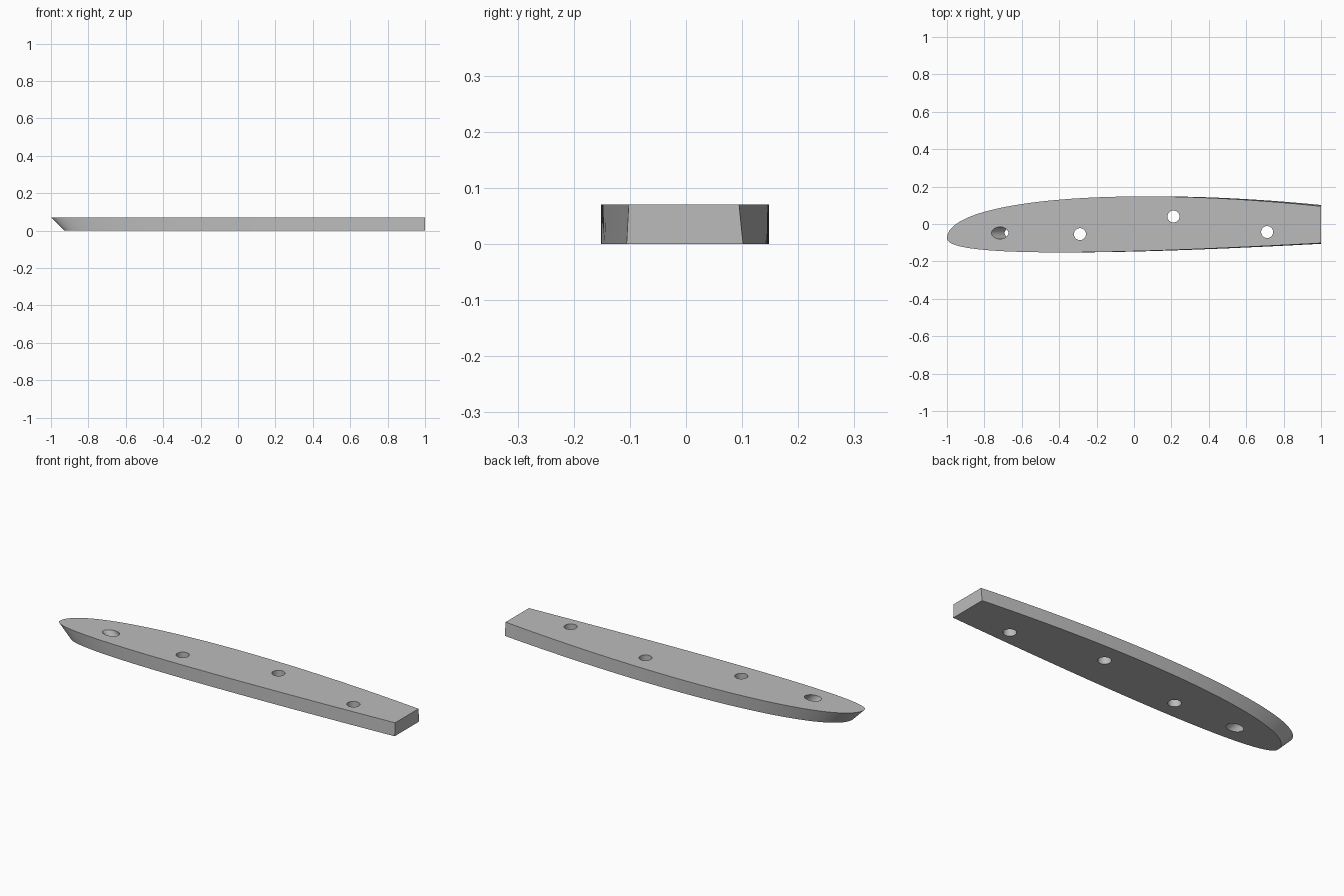
import bpy, bmesh, math
from mathutils import Matrix

if "Cube" in bpy.data.objects:
    bpy.data.objects.remove(bpy.data.objects["Cube"])

H = 0.0705      # thickness; the section leans 45 degrees, so this is also the lean in x
N = 56          # stations along each side

grey = bpy.data.materials.new("plain_grey")
grey.diffuse_color = (0.5, 0.5, 0.5, 1)
grey.use_nodes = True
grey.node_tree.nodes["Principled BSDF"].inputs["Base Color"].default_value = grey.diffuse_color


def upper(t):
    return -0.077 + 0.529 * math.sqrt(t) - 0.2415 * t - 0.116 * t * t


def lower(t):
    return -0.077 - 0.274 * math.sqrt(t) + 0.252 * t - 0.003 * t * t


def outline(shift):
    """Blunt-nosed foil outline moved by shift and cut square at x = 1."""
    end = 1 - shift / 2
    ts = [end * (i / N) ** 2 for i in range(N + 1)]
    pts = [(2 * t - 1 + shift, lower(t)) for t in ts]
    return pts + [(2 * t - 1 + shift, upper(t)) for t in reversed(ts[1:])]


def add_object(name, bm):
    bmesh.ops.recalc_face_normals(bm, faces=bm.faces)
    mesh = bpy.data.meshes.new(name)
    bm.to_mesh(mesh)
    bm.free()
    mesh.materials.append(grey)
    ob = bpy.data.objects.new(name, mesh)
    bpy.context.collection.objects.link(ob)
    return ob


# Foil plate: leaning nose, square tail
bm = bmesh.new()
bottom = [bm.verts.new((x, y, 0)) for x, y in outline(H)]
top = [bm.verts.new((x, y, H)) for x, y in outline(0)]
bm.faces.new(bottom[::-1])
bm.faces.new(top)
for i in range(len(top)):
    j = (i + 1) % len(top)
    bm.faces.new((bottom[i], bottom[j], top[j], top[i]))
plate = add_object("foil_plate", bm)

# Bolt holes: one follows the leaning nose, three are vertical
holes = [(-0.717, -0.048, True), (-0.289, -0.054, False),
         (0.211, 0.04, False), (0.712, -0.043, False)]
bm = bmesh.new()
for x, y, leaning in holes:
    if leaning:
        m = (Matrix.Translation((x + H / 2, y, H / 2))
             @ Matrix.Rotation(math.radians(-45), 4, 'Y'))
    else:
        m = Matrix.Translation((x, y, H / 2))
    bmesh.ops.create_cone(bm, cap_ends=True, segments=40, radius1=0.032,
                          radius2=0.032, depth=0.3, matrix=m)
cutter = add_object("hole_cutter", bm)
cutter.hide_render = True
cutter.hide_set(True)

# Cut the holes and smooth the curved sides
mod = plate.modifiers.new("holes", 'BOOLEAN')
mod.operation = 'DIFFERENCE'
mod.solver = 'EXACT'
mod.object = cutter
bpy.context.view_layer.objects.active = plate
plate.select_set(True)
bpy.ops.object.modifier_apply(modifier="holes")
bpy.data.objects.remove(cutter)
bpy.ops.object.shade_smooth_by_angle(angle=math.radians(30))
